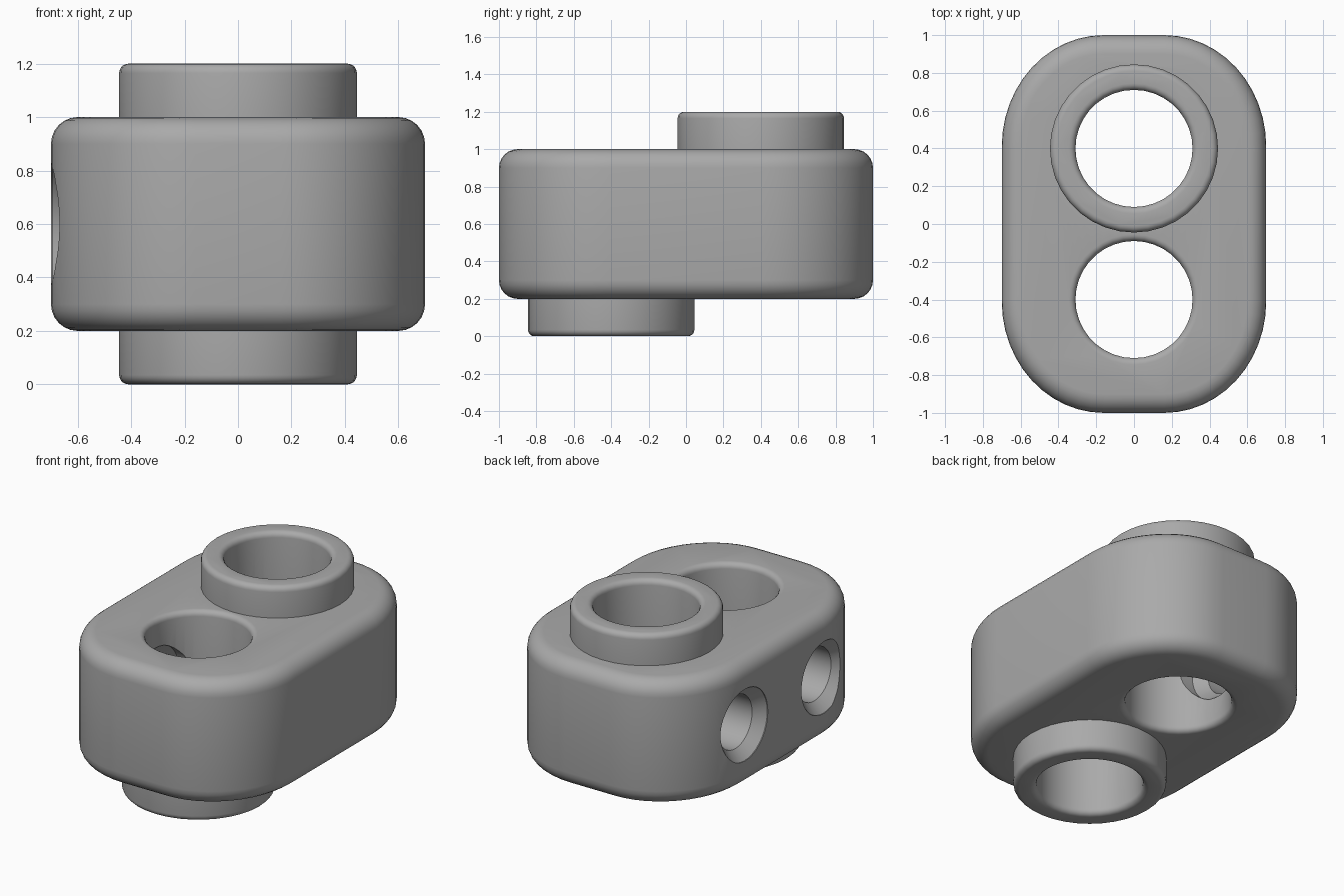
import bpy, bmesh, math
from math import sin, cos, pi
from mathutils import Matrix

cube = bpy.data.objects.get("Cube")
if cube:
    bpy.data.objects.remove(cube, do_unlink=True)

grey = bpy.data.materials.new("plain grey")
grey.use_nodes = True
GREY = (0.4, 0.4, 0.4, 1)
grey.diffuse_color = GREY
grey.node_tree.nodes["Principled BSDF"].inputs["Base Color"].default_value = GREY


def make_object(name, bm):
    bmesh.ops.recalc_face_normals(bm, faces=bm.faces)
    mesh = bpy.data.meshes.new(name)
    bm.to_mesh(mesh)
    bm.free()
    mesh.materials.append(grey)
    obj = bpy.data.objects.new(name, mesh)
    bpy.context.collection.objects.link(obj)
    return obj


def lathe(name, profile, matrix, segments=36):
    """Closed solid of revolution about z from (radius, height) points."""
    bm = bmesh.new()
    rings = [[bm.verts.new((r * cos(2 * pi * i / segments), r * sin(2 * pi * i / segments), z))
              for i in range(segments)] for r, z in profile]
    for low, high in zip(rings, rings[1:]):
        for i in range(segments):
            j = (i + 1) % segments
            bm.faces.new((low[i], low[j], high[j], high[i]))
    bm.faces.new(rings[0])
    bm.faces.new(rings[-1])
    bm.transform(matrix)
    return make_object(name, bm)


def arc(r, z, size, start, end, steps=5):
    """Quarter arc of (radius, height) points for rounded rims."""
    angles = [math.radians(start + (end - start) * i / steps) for i in range(steps + 1)]
    return [(r + size * cos(a), z + size * sin(a)) for a in angles]


def add_boolean(obj, other, operation):
    mod = obj.modifiers.new(other.name, 'BOOLEAN')
    mod.operation = operation
    mod.object = other
    mod.solver = 'EXACT'
    other.hide_render = True
    helpers.append(other)


helpers = []
MID = 0.6          # height of the middle of the block
FILLET = 0.035     # rounding of bosses and bore rims

# Main block: rounded plan outline, extruded, with rolled rims
bm = bmesh.new()
outline = []
STEPS = 12
for quarter, (sx, sy) in enumerate(((1, 1), (-1, 1), (-1, -1), (1, -1))):
    for i in range(STEPS + 1):
        a = (quarter + i / STEPS) * pi / 2
        outline.append(bm.verts.new((sx * 0.16 + 0.54 * cos(a), sy * 0.41 + 0.59 * sin(a), 0.2)))
base = bm.faces.new(outline)
top = bmesh.ops.extrude_face_region(bm, geom=[base])["geom"]
bmesh.ops.translate(bm, vec=(0, 0, 0.8), verts=[g for g in top if isinstance(g, bmesh.types.BMVert)])
body = make_object("connector_block", bm)
bevel = body.modifiers.new("rolled_rims", 'BEVEL')
bevel.width = 0.1
bevel.segments = 6
bevel.limit_method = 'ANGLE'
bevel.angle_limit = math.radians(60)

# The same boss and bore serve the top rear and, flipped, the bottom front
flip = Matrix.Translation((0, 0, 2 * MID)) @ Matrix.Rotation(pi, 4, 'X')
boss_profile = [(0.445, 0.8)] + arc(0.445 - FILLET, 1.2 - FILLET, FILLET, 0, 90)
bore_profile = ([(0.31 + FILLET, 0.1)] + arc(0.31 + FILLET, 0.2 + FILLET, FILLET, 270, 180)
                + arc(0.31 + FILLET, 1.2 - FILLET, FILLET, 180, 90) + [(0.31 + FILLET, 1.3)])
rear = Matrix.Translation((0, 0.4, 0))
for place, matrix in (("top", rear), ("bottom", flip @ rear)):
    add_boolean(body, lathe(place + "_boss", boss_profile, matrix), 'UNION')
for place, matrix in (("rear", rear), ("front", flip @ rear)):
    add_boolean(body, lathe(place + "_bore", bore_profile, matrix), 'DIFFERENCE')

# Countersunk cross holes from the right side into each bore
screw_profile = [(0.23, -0.9), (0.23, -0.695), (0.17, -0.63), (0.17, -0.37), (0.23, -0.3), (0.23, -0.1)]
for side in (-1, 1):
    matrix = Matrix.Translation((0, side * 0.4, MID)) @ Matrix.Rotation(pi / 2, 4, 'Y')
    add_boolean(body, lathe("screw_hole", screw_profile, matrix), 'DIFFERENCE')

# Bake the modifiers, drop the helpers and smooth the curved faces
graph = bpy.context.evaluated_depsgraph_get()
baked = bpy.data.meshes.new_from_object(body.evaluated_get(graph))
body.modifiers.clear()
body.data = baked
for helper in helpers:
    bpy.data.objects.remove(helper, do_unlink=True)
bpy.ops.object.select_all(action='DESELECT')
body.select_set(True)
bpy.context.view_layer.objects.active = body
bpy.ops.object.shade_smooth_by_angle(angle=math.radians(35))
